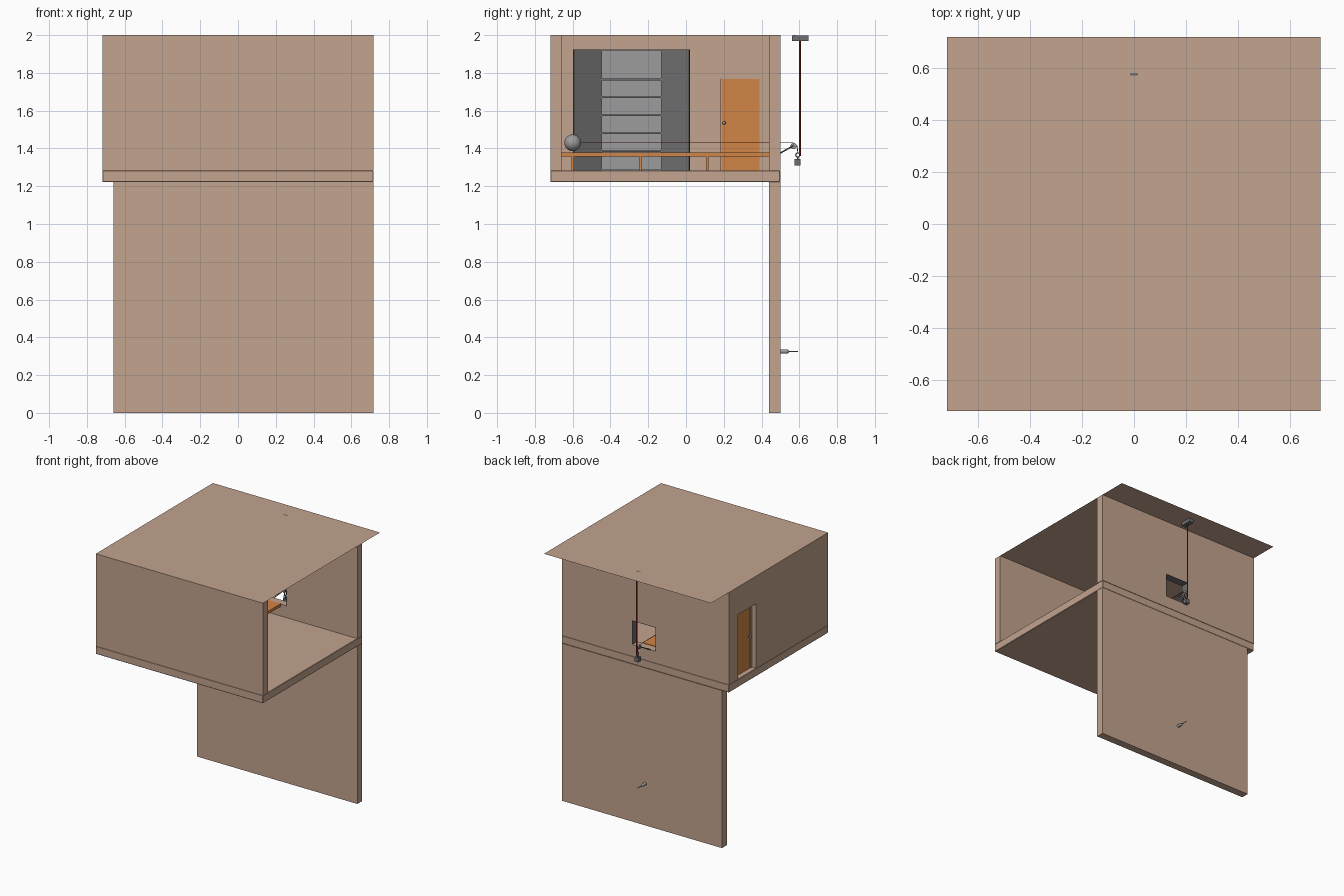
import bpy, bmesh, math
from mathutils import Vector, Matrix

if "Cube" in bpy.data.objects:
    bpy.data.objects.remove(bpy.data.objects["Cube"])


def mat(name, r, g, b):
    m = bpy.data.materials.new(name)
    m.diffuse_color = (r, g, b, 1)
    m.use_nodes = True
    m.node_tree.nodes["Principled BSDF"].inputs["Base Color"].default_value = m.diffuse_color
    return m


WALL = mat("plaster_tan", 0.545, 0.366, 0.273)
WOOD = mat("orange_wood", 0.64, 0.235, 0.058)
DARK = mat("dark_grey", 0.158, 0.158, 0.158)
LIGHT = mat("light_grey", 0.335, 0.335, 0.335)
ROPE = mat("dark_red_rope", 0.28, 0.03, 0.015)


def finish(name, bm, m, smooth=False):
    me = bpy.data.meshes.new(name)
    bm.to_mesh(me)
    bm.free()
    me.materials.append(m)
    ob = bpy.data.objects.new(name, me)
    bpy.context.collection.objects.link(ob)
    if smooth:
        bpy.context.view_layer.objects.active = ob
        ob.select_set(True)
        bpy.ops.object.shade_smooth_by_angle(angle=math.radians(40))
        ob.select_set(False)
    return ob


def boxes(name, m, *ranges, bevel=0):
    """One object from boxes given as (x0, x1, y0, y1, z0, z1)."""
    bm = bmesh.new()
    for x0, x1, y0, y1, z0, z1 in ranges:
        c = Matrix.Translation(((x0 + x1) / 2, (y0 + y1) / 2, (z0 + z1) / 2))
        s = Matrix.Diagonal((x1 - x0, y1 - y0, z1 - z0, 1))
        bmesh.ops.create_cube(bm, size=1, matrix=c @ s)
    if bevel:
        bmesh.ops.bevel(bm, geom=bm.edges[:], offset=bevel, segments=1, affect='EDGES')
    return finish(name, bm, m)


def rod(name, m, a, b, r, seg=12):
    a, b = Vector(a), Vector(b)
    d = b - a
    bm = bmesh.new()
    mx = Matrix.Translation((a + b) / 2) @ d.to_track_quat('Z', 'Y').to_matrix().to_4x4()
    bmesh.ops.create_cone(bm, cap_ends=True, segments=seg, radius1=r, radius2=r,
                          depth=d.length, matrix=mx)
    return finish(name, bm, m, True)


def ball(name, m, c, r, seg=32):
    bm = bmesh.new()
    bmesh.ops.create_uvsphere(bm, u_segments=seg, v_segments=seg // 2, radius=r,
                              matrix=Matrix.Translation(c))
    return finish(name, bm, m, True)


def ring(name, m, c, r, t):
    bpy.ops.mesh.primitive_torus_add(location=c, rotation=(0, math.pi / 2, 0), major_radius=r,
                                     minor_radius=t, major_segments=24, minor_segments=8)
    ob = bpy.context.object
    ob.name = name
    ob.data.materials.append(m)
    bpy.ops.object.shade_smooth_by_angle(angle=math.radians(40))
    ob.select_set(False)


X0, X1, Y0, Y1 = -0.718, 0.717, -0.718, 0.499   # room outline
T, F = 0.06, 1.283                              # wall thickness, floor top
XI, YF, YB = X0 + T, Y0 + T, Y1 - T             # inner wall faces

# shell: lower support wall, floor slab and front wall
boxes("lower_wall", WALL, (XI, X1, YB, Y1, 0, 1.222))
boxes("floor_slab", WALL, (X0, X1, Y0, Y1, 1.222, F), bevel=0.003)
boxes("front_wall", WALL, (X0, X1, Y0, YF, F, 2))

# back wall around the window
W0, W1, WB, WT = -0.092, 0.115, 1.375, 1.562
boxes("back_wall", WALL, (X0, W0, YB, Y1, F, 2), (W1, X1, YB, Y1, F, 2),
      (W0, W1, YB, Y1, F, WB), (W0, W1, YB, Y1, WT, 2))

# thin dark lining of the window opening
boxes("window_lining", DARK, (W0, W0 + 0.004, YB, Y1, WB, WT), (W1 - 0.004, W1, YB, Y1, WB, WT),
      (W0, W1, YB, Y1, WT - 0.004, WT))

# left wall around the doorway
D0, D1, DT = 0.165, 0.39, 1.785
boxes("left_wall", WALL, (X0, XI, YF, D0, F, 2), (X0, XI, D1, YB, F, 2),
      (X0, XI, D0, D1, DT, 2))

# flat roof sheet, overhanging at the back
bm = bmesh.new()
bm.faces.new([bm.verts.new(p) for p in ((X0, Y0, 2), (X1, Y0, 2), (X1, 0.718, 2), (X0, 0.718, 2))])
finish("roof_sheet", bm, WALL)

# door with jamb and knobs
boxes("door_jamb", WALL, (XI - 0.025, XI - 0.002, D0, 0.186, F, DT),
      (XI - 0.025, XI - 0.002, 0.186, D1, 1.768, DT))
boxes("door", WOOD, (XI - 0.02, XI + 0.002, 0.187, 0.388, F, 1.767))
rod("door_knob_shaft", DARK, (XI - 0.035, 0.202, 1.535), (XI + 0.018, 0.202, 1.535), 0.004)
for i, x in enumerate((XI - 0.037, XI + 0.02)):
    ball("door_knob_%d" % i, LIGHT, (x, 0.202, 1.535), 0.009, 16)

# shallow open cabinet with shelves
CX, C0, C1, CT = XI + 0.08, -0.45, -0.127, 1.925
boxes("cabinet_body", LIGHT, (XI, XI + 0.01, C0, C1, F, CT),
      (XI, CX, C0, C0 + 0.006, F, CT), (XI, CX, C1 - 0.006, C1, F, CT),
      (XI, CX, C0, C1, CT - 0.006, CT), (XI, CX, C0, C1, F, F + 0.006))
boxes("cabinet_shelves", DARK, *[(XI + 0.01, CX - 0.005, C0 + 0.006, C1 - 0.006, z - 0.004, z + 0.004)
                                 for z in (1.385, 1.48, 1.575, 1.67, 1.765)])
for name, hinge, sgn in (("cabinet_door_front", C0, -1), ("cabinet_door_back", C1, 1)):
    d = boxes(name, DARK, (-0.005, 0.005, min(0, sgn * 0.162), max(0, sgn * 0.162), F, CT))
    d.location = (CX, hinge, 0)
    d.rotation_euler = (0, 0, -sgn * math.radians(26))

# long table with leg pairs
boxes("table_top", WOOD, (-0.06, 0.06, YF, YB, 1.357, 1.379))
boxes("table_legs", WOOD, *[(s * 0.05 - 0.007, s * 0.05 + 0.007, y - 0.007, y + 0.007, F, 1.357)
                            for s in (-1, 1) for y in (-0.6, -0.243, 0.113)])

# heavy ball on the table and its cord out through the window
ball("heavy_ball", LIGHT, (0, -0.6, 1.43), 0.044)
rod("ball_cord", ROPE, (0, -0.56, 1.43), (0, 0.57, 1.43), 0.002, 8)

# bracket and pulley outside the window
for s in (-1, 1):
    rod("bracket_arm_%s" % ("left" if s < 0 else "right"), DARK,
        (s * 0.045, Y1 - 0.01, 1.37), (s * 0.006, 0.57, 1.415), 0.004)
rod("pulley_axle", DARK, (-0.012, 0.57, 1.413), (0.012, 0.57, 1.413), 0.004)
rod("pulley_wheel", LIGHT, (-0.005, 0.57, 1.413), (0.005, 0.57, 1.413), 0.016, 24)
rod("cord_drop", ROPE, (0, 0.587, 1.415), (0, 0.592, 1.378), 0.002, 8)

# ring and hanging weight
ring("weight_ring", DARK, (0, 0.592, 1.366), 0.011, 0.003)
boxes("hanging_weight", DARK, (-0.016, 0.016, 0.575, 0.607, 1.31, 1.345))
rod("weight_stem", DARK, (0, 0.592, 1.34), (0, 0.592, 1.358), 0.004)

# vertical rope and its ceiling mount
rod("hanging_rope", ROPE, (0, 0.603, 1.36), (0, 0.603, 1.972), 0.0045, 10)
boxes("rope_mount", DARK, (-0.02, 0.02, 0.56, 0.648, 1.97, 1.998))
boxes("mount_bolt", DARK, (-0.015, 0.015, 0.57, 0.58, 1.995, 2.0005))

# tie-off peg on the lower wall
rod("peg_body", LIGHT, (0, Y1, 0.325), (0, 0.535, 0.325), 0.011, 16)
ball("peg_cap", LIGHT, (0, 0.535, 0.325), 0.01, 16)
rod("peg_tip", LIGHT, (0, 0.53, 0.325), (0, 0.592, 0.325), 0.003, 10)
